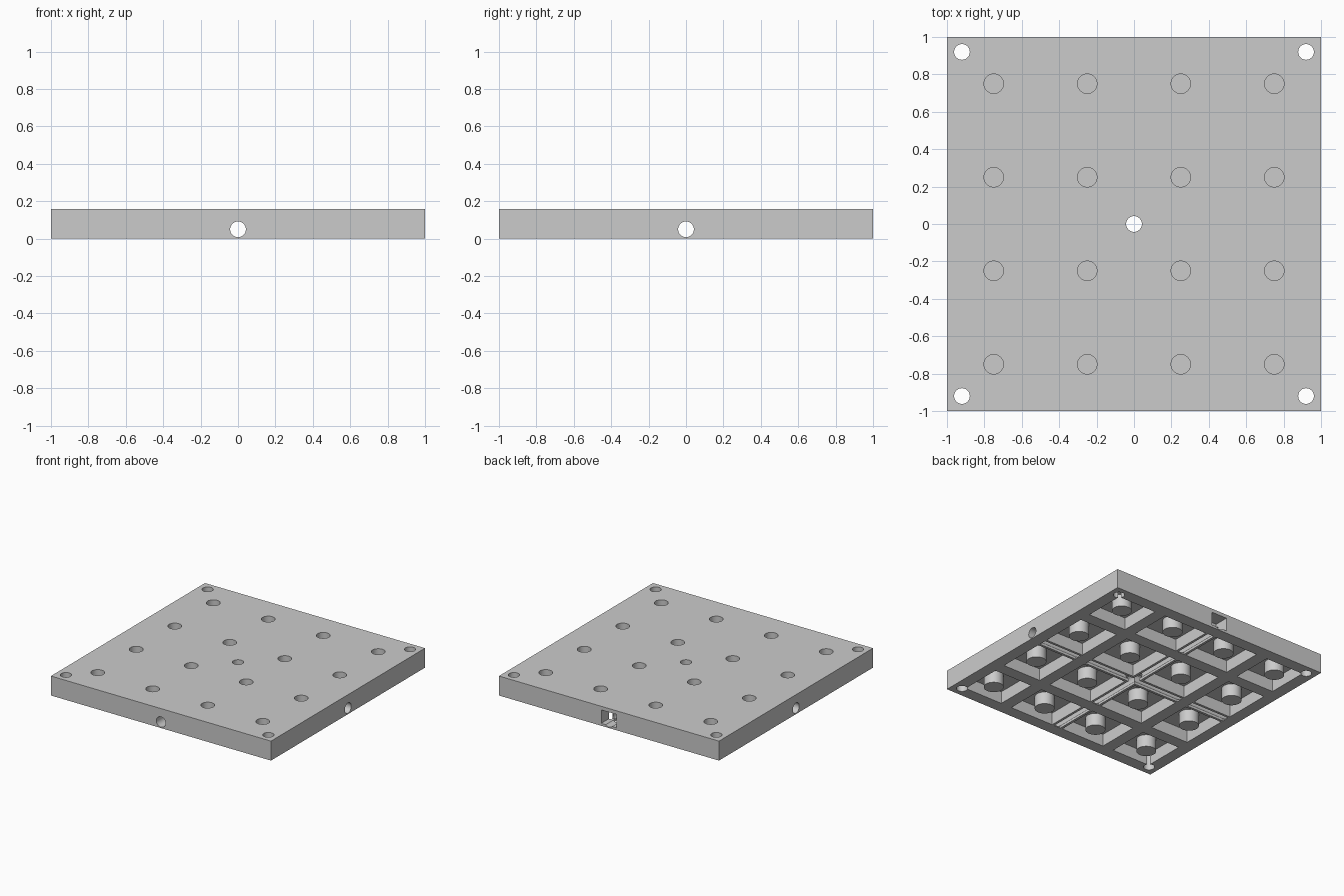
import bpy
import bmesh
from mathutils import Matrix

cube = bpy.data.objects.get("Cube")
if cube:
    bpy.data.objects.remove(cube, do_unlink=True)

grey = bpy.data.materials.new("plain grey")
grey.use_nodes = True
colour = (0.6, 0.6, 0.6, 1)
grey.diffuse_color = colour
grey.node_tree.nodes["Principled BSDF"].inputs["Base Color"].default_value = colour

H, FLOOR, RIM = 0.16, 0.10, 0.90
SPOTS = (-0.75, -0.25, 0.25, 0.75)


def box(bm, x0, x1, y0, y1, z0, z1):
    m = Matrix.Translation(((x0 + x1) / 2, (y0 + y1) / 2, (z0 + z1) / 2))
    bmesh.ops.create_cube(bm, size=1, matrix=m @ Matrix.Diagonal((x1 - x0, y1 - y0, z1 - z0, 1)))


def cylinder(bm, r, depth, centre, axis="Z"):
    turn = {"X": Matrix.Rotation(1.5708, 4, "Y"), "Y": Matrix.Rotation(1.5708, 4, "X"),
            "Z": Matrix.Identity(4)}[axis]
    bmesh.ops.create_cone(bm, cap_ends=True, segments=40, radius1=r, radius2=r,
                          depth=depth, matrix=Matrix.Translation(centre) @ turn)


def make(name, bm):
    mesh = bpy.data.meshes.new(name)
    bm.to_mesh(mesh)
    bm.free()
    mesh.materials.append(grey)
    ob = bpy.data.objects.new(name, mesh)
    bpy.context.collection.objects.link(ob)
    return ob


def apply_boolean(ob, name, operation, build):
    bm = bmesh.new()
    build(bm)
    tool = make(name, bm)
    tool.hide_render = True
    mod = ob.modifiers.new(name, "BOOLEAN")
    mod.object, mod.operation, mod.solver = tool, operation, "EXACT"
    mod.use_self = True
    bpy.context.view_layer.objects.active = ob
    bpy.ops.object.modifier_apply(modifier=name)
    bpy.data.objects.remove(tool, do_unlink=True)


# Slab, hollowed from below
bm = bmesh.new()
box(bm, -1, 1, -1, 1, 0, H)
plate = make("panel", bm)
apply_boolean(plate, "hollow", "DIFFERENCE",
              lambda b: box(b, -RIM, RIM, -RIM, RIM, -0.1, FLOOR))


# Rib grid and round bosses
def ribs(b):
    for c in (-0.5, 0, 0.5):
        w = 0.05
        box(b, c - w, c + w, -0.95, 0.95, 0, FLOOR + 0.02)
        box(b, -0.95, 0.95, c - w, c + w, 0, FLOOR + 0.02)
    for x in SPOTS:
        for y in SPOTS:
            cylinder(b, 0.075, 0.12, (x, y, 0.06))


apply_boolean(plate, "ribs", "UNION", ribs)


# Wire channels along the two middle ribs
def channels(b):
    box(b, -0.03, 0.03, -0.45, 0.45, -0.1, 0.09)
    box(b, -0.45, 0.45, -0.03, 0.03, -0.1, 0.09)
    for s in (-1, 1):
        lo, hi = sorted((s * 0.55, s * 0.9))
        box(b, -0.03, 0.03, lo, hi, -0.1, 0.09)
        box(b, lo, hi, -0.03, 0.03, -0.1, 0.09)


apply_boolean(plate, "channels", "DIFFERENCE", channels)


# Blind sockets, screw holes, side bores and the back port
def holes(b):
    for x in SPOTS:
        for y in SPOTS:
            cylinder(b, 0.052, 0.24, (x, y, 0.14))
    for x, y in ((0, 0), (0.92, 0.92), (-0.92, 0.92), (0.92, -0.92), (-0.92, -0.92)):
        cylinder(b, 0.042, 0.6, (x, y, 0.1))
    for axis in "XY":
        cylinder(b, 0.042, 2.4, (0, 0, 0.05), axis)
    box(b, -0.07, 0.07, 0.88, 1.1, 0.02, 0.13)


apply_boolean(plate, "holes", "DIFFERENCE", holes)

plate.select_set(True)
bpy.context.view_layer.objects.active = plate
bpy.ops.object.shade_smooth_by_angle(angle=0.6)
